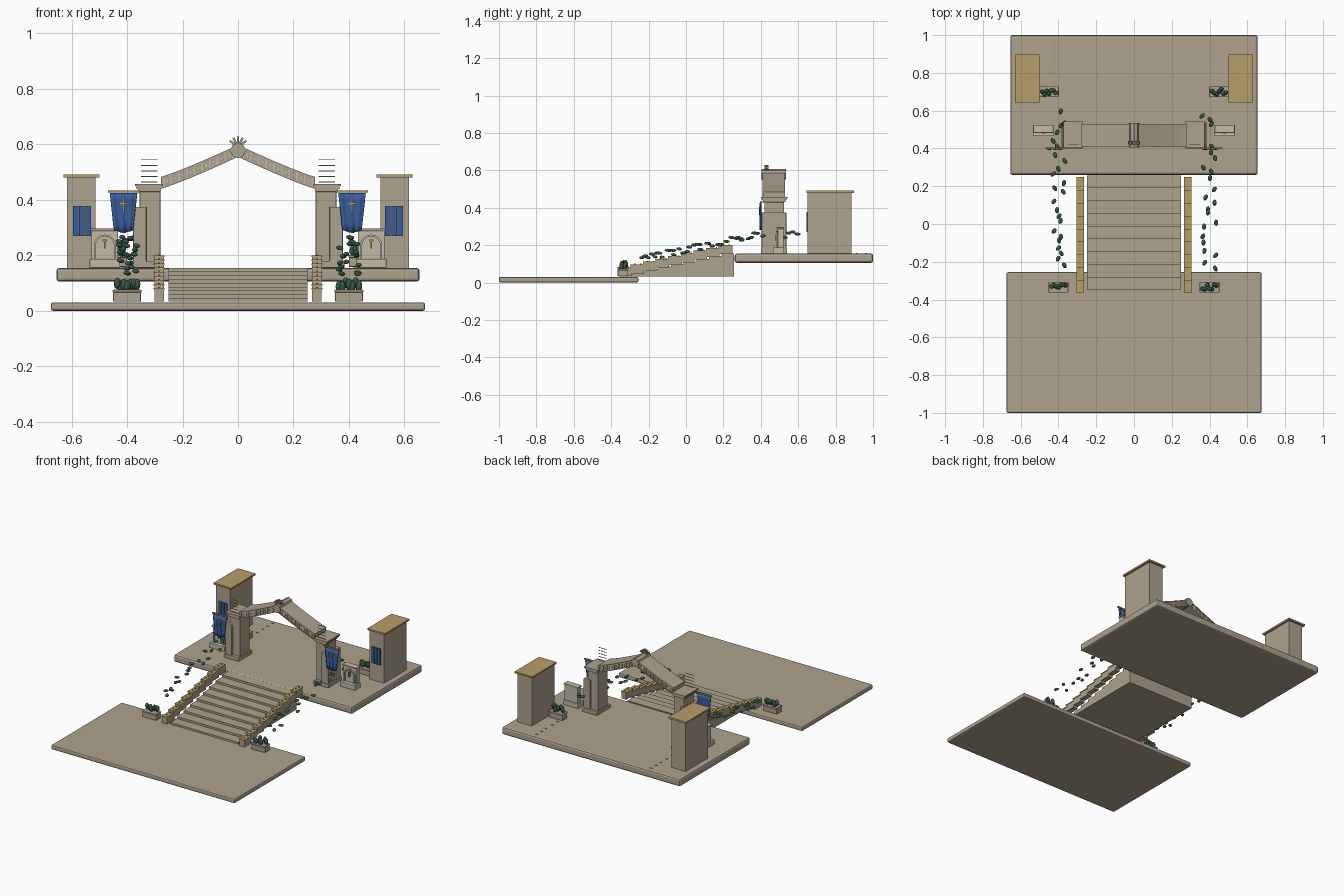
import bpy, bmesh, math, random
from mathutils import Matrix, Vector

random.seed(4)
cube = bpy.data.objects.get("Cube")
if cube:
    bpy.data.objects.remove(cube, do_unlink=True)


def material(name, r, g, b):
    m = bpy.data.materials.new(name)
    m.use_nodes = True
    m.diffuse_color = (r, g, b, 1)
    m.node_tree.nodes["Principled BSDF"].inputs["Base Color"].default_value = (r, g, b, 1)
    return m


SAND = material("sandstone", .42, .36, .27)
PALE = material("pale stone", .54, .50, .41)
ROOF = material("ochre roof", .48, .34, .14)
GOLD = material("gold", .48, .27, .06)
BLUE = material("blue cloth", .04, .11, .34)
GREEN = material("dark leaf", .035, .10, .06)
BOTH = (1, -1)


def finish(bm, name, mat, bevel=0, smooth=False):
    bmesh.ops.recalc_face_normals(bm, faces=bm.faces[:])
    me = bpy.data.meshes.new(name)
    bm.to_mesh(me)
    bm.free()
    me.materials.append(mat)
    ob = bpy.data.objects.new(name, me)
    bpy.context.collection.objects.link(ob)
    if smooth:
        me.shade_smooth()
    if bevel:
        mod = ob.modifiers.new("Bevel", "BEVEL")
        mod.width, mod.segments = bevel, 2
    return ob


def add_box(bm, x0, x1, y0, y1, z0, z1, side=1):
    centre = Vector((side * (x0 + x1), y0 + y1, z0 + z1)) / 2
    size = Matrix.Diagonal((x1 - x0, y1 - y0, z1 - z0, 1))
    bmesh.ops.create_cube(bm, size=1, matrix=Matrix.Translation(centre) @ size)


def boxes(name, mat, dims, sides=(1,), bevel=0):
    bm = bmesh.new()
    for s in sides:
        for d in dims:
            add_box(bm, *d, side=s)
    return finish(bm, name, mat, bevel)


def prism(name, mat, outlines, y0, y1):
    """Extrude outlines in the xz plane from y0 to y1."""
    bm = bmesh.new()
    for pts in outlines:
        f = bm.faces.new([bm.verts.new((x, y0, z)) for x, z in pts])
        new = bmesh.ops.extrude_face_region(bm, geom=[f])["geom"]
        verts = [v for v in new if isinstance(v, bmesh.types.BMVert)]
        bmesh.ops.translate(bm, verts=verts, vec=(0, y1 - y0, 0))
    return finish(bm, name, mat)


def blobs(name, mat, items):
    """Ellipsoids given as (centre, radii, tilt)."""
    bm = bmesh.new()
    for c, r, tilt in items:
        mx = (Matrix.Translation(c) @ Matrix.Rotation(tilt, 4, "Z")
              @ Matrix.Rotation(tilt / 4, 4, "X") @ Matrix.Diagonal((*r, 1)))
        bmesh.ops.create_icosphere(bm, subdivisions=2, radius=1, matrix=mx)
    return finish(bm, name, mat, smooth=True)


# Ground slabs
boxes("lower_plaza", SAND, [(-.675, .675, -1, -.255, 0, .03)], bevel=.008)
boxes("upper_terrace", SAND, [(-.655, .655, .26, 1, .105, .155)], bevel=.012)

# Stairs: nine full-depth steps
STEPS, RUN, FRONT = 9, .0675, -.35
boxes("stairs", SAND, [(-.25, .25, FRONT + i * RUN, FRONT + (i + 1) * RUN, .033,
                        .045 + i * .0137) for i in range(STEPS)])

# Stepped balustrades with gold caps and studs
rail, caps, studs = [], [], []
for i in range(STEPS):
    y, z = FRONT - .01 + i * RUN, .077 + i * .0147
    rail.append((.267, .302, y - .005, y + RUN, z - .043, z))
    caps.append((.265, .304, y - .006, y + RUN, z, z + .005))
    for k in (.25, .7):
        studs.append((.281, .288, y + k * RUN, y + k * RUN + .007, z + .005, z + .009))
boxes("balustrade", SAND, rail, BOTH)
boxes("balustrade_caps", ROOF, caps, BOTH)
boxes("balustrade_studs", GOLD, studs, BOTH)

# Towers with flat roofs and slit windows
boxes("towers", SAND, [(.513, .617, .65, .885, .155, .48)], BOTH)
boxes("tower_roofs", ROOF, [(.50, .63, .643, .898, .48, .491)], BOTH)
boxes("tower_windows", BLUE, [(x, x + .0195, .643, .651, .27, .378)
                              for x in (.531, .553, .575)], BOTH)

# Gate pillars
boxes("gate_pillars", SAND, [(.28, .355, .42, .525, .155, .43),
                             (.33, .378, .405, .536, .155, .375)], BOTH, .003)
boxes("pillar_bases", SAND, [(.275, .384, .40, .541, .155, .18)], BOTH, .003)
boxes("pillar_capitals", SAND, [(.278, .36, .412, .532, .43, .44),
                                (.274, .366, .407, .537, .44, .45),
                                (.27, .372, .402, .542, .45, .458)], BOTH)
boxes("capital_rods", PALE, [(.29, .35, .418, .421, z, z + .003)
                             for z in (.463, .483, .503, .523, .543)], BOTH)

# Curved arch ribbon with rims, ribs and studs
N = 10


def arch_z(t):
    return .44 + .115 * t ** 1.12


def ribbon(low, high):
    xs = [(.278 - .278 * i / N, arch_z(i / N)) for i in range(N + 1)]
    edge = [(x, z + low) for x, z in xs] + [(x, z + high) for x, z in reversed(xs)]
    return [[(s * x, z) for x, z in edge] for s in BOTH]


prism("arch_body", SAND, ribbon(.003, .039), .415, .525)
prism("arch_rims", SAND, ribbon(0, .006) + ribbon(.036, .043), .41, .53)
ribs, dots = [], []
for i in range(N):
    t = i / N + .03
    x, z = .278 * (1 - t), arch_z(t)
    ribs.append((x - .004, x + .002, .411, .529, z + .002, z + .04))
    zt = arch_z(t + .05)
    dots.append((x - .018, x - .012, .411, .529, zt + .016, zt + .026))
boxes("arch_ribs", PALE, ribs, BOTH)
boxes("arch_studs", PALE, dots, BOTH)

# Keystone boss with radiating spikes
bm = bmesh.new()
turn = Matrix.Translation((0, .47, .578)) @ Matrix.Rotation(math.pi / 2, 4, "X")
bmesh.ops.create_cone(bm, cap_ends=True, segments=8, radius1=.028, radius2=.028,
                      depth=.13, matrix=turn)
for a in (-.9, -.45, 0, .45, .9):
    mx = (Matrix.Translation((0, .43, .59)) @ Matrix.Rotation(a, 4, "Y")
          @ Matrix.Translation((0, 0, .027)) @ Matrix.Diagonal((.008, .02, .022, 1)))
    bmesh.ops.create_cube(bm, size=1, matrix=mx)
finish(bm, "keystone", SAND)

# Wall fountains: plinth, arched panel, ledge, spout
boxes("fountain_blocks", PALE, [(.425, .535, .465, .525, .155, .187),
                                (.432, .528, .49, .522, .187, .288),
                                (.427, .533, .483, .525, .288, .296)], BOTH, .002)
frames = []
for s in BOTH:
    arc = [(math.cos(a), math.sin(a)) for a in [math.pi * k / 8 for k in range(9)]]
    outer = [(s * (.48 + .04 * c), .235 + .04 * n) for c, n in arc]
    inner = [(s * (.48 + .033 * c), .235 + .033 * n) for c, n in reversed(arc)]
    frames.append([(s * .52, .187)] + outer + [(s * .44, .187), (s * .447, .187)]
                  + inner + [(s * .513, .187)])
prism("fountain_arches", PALE, frames, .481, .49)
boxes("fountain_spouts", GOLD, [(.477, .483, .476, .49, .225, .255),
                                (.472, .488, .478, .49, .25, .257)], BOTH)

# Hanging banners with folds
bm = bmesh.new()
COLS, ROWS = 16, 5
for s in BOTH:
    grid = []
    for r in range(ROWS + 1):
        half = .049 - .016 * r / ROWS
        row = []
        for c in range(COLS + 1):
            u = 2 * c / COLS - 1
            drop = .01 * abs(u) if r == ROWS else 0
            row.append(bm.verts.new((s * .412 + half * u, .4 + .004 * math.sin(9 * u),
                                     .425 - .145 * r / ROWS + drop)))
        grid.append(row)
    for r in range(ROWS):
        for c in range(COLS):
            bm.faces.new((grid[r][c], grid[r][c + 1], grid[r + 1][c + 1], grid[r + 1][c]))
cloth = finish(bm, "banners", BLUE, smooth=True)
cloth.modifiers.new("Thickness", "SOLIDIFY").thickness = .004
boxes("banner_rods", GOLD, [(.355, .468, .396, .404, .426, .434),
                            (.37, .376, .4, .42, .427, .433)], BOTH)
boxes("banner_emblems", GOLD, [(.409, .415, .391, .396, .36, .405),
                               (.399, .425, .391, .396, .384, .39)], BOTH)

# Planters with bushes
planters, bushes = [], []
for x, y, z in ((.40, -.335, .03), (.45, .70, .155)):
    planters.append((x - .05, x + .05, y - .026, y + .026, z + .003, z + .036))
    planters.append((x - .052, x + .052, y - .028, y + .028, z + .036, z + .046))
    for s in BOTH:
        for k in range(7):
            c = (s * x + (k - 3) * .012, y + random.uniform(-.015, .015),
                 z + .064 + random.uniform(-.008, .01))
            bushes.append((c, (.012, .012, .021), random.uniform(-1, 1)))
boxes("planters", SAND, planters, BOTH, .003)
blobs("planter_bushes", GREEN, bushes)

# Trailing vine leaves following the stairs up to the gate
leaves = []
for s in BOTH:
    for k in range(24):
        y = -.25 + .85 * (k + random.random()) / 24
        c = (s * (.40 + random.uniform(-.04, .035)), y,
             min(.175 + .2 * y, .255) + random.uniform(-.015, .018))
        leaves.append((c, (.011, .017, .008), random.uniform(-.8, .8)))
blobs("vine_leaves", GREEN, leaves)

# Gold inlays along the terrace
boxes("terrace_inlays", GOLD, [(.415, .427, y, y + .008, .154, .158)
                               for y in (.74, .80, .86, .91, .96)], BOTH)
